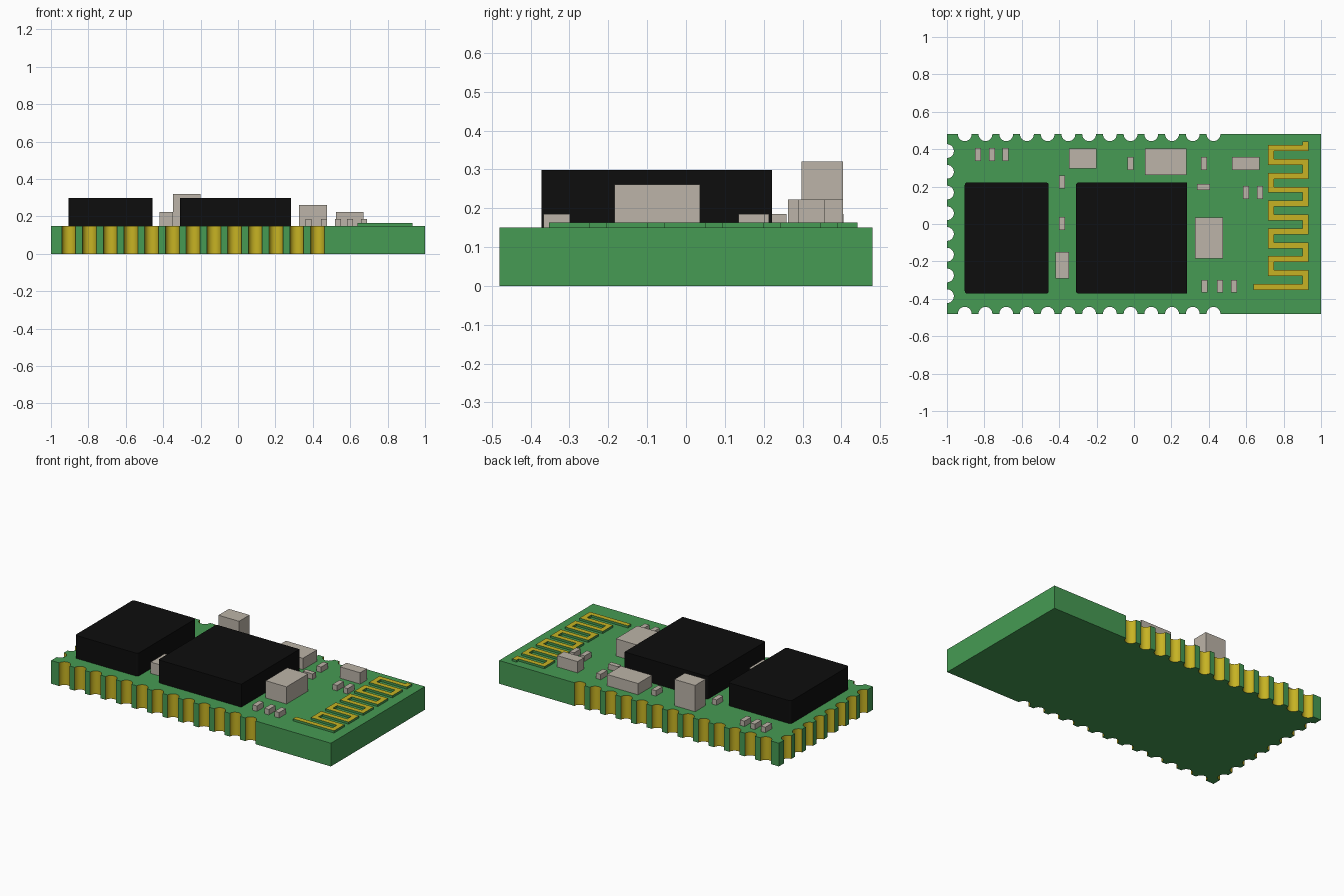
import bpy, bmesh, math
from mathutils import Vector

if "Cube" in bpy.data.objects:
    bpy.data.objects.remove(bpy.data.objects["Cube"], do_unlink=True)

HX, HY, TOP = 1.0, 0.48, 0.15      # board half sizes and thickness


def material(name, rgb, rough=0.6):
    m = bpy.data.materials.new(name)
    m.use_nodes = True
    m.diffuse_color = (*rgb, 1)
    bsdf = next(n for n in m.node_tree.nodes if n.type == 'BSDF_PRINCIPLED')
    bsdf.inputs["Base Color"].default_value = (*rgb, 1)
    bsdf.inputs["Roughness"].default_value = rough
    return m


GREEN = material("board green", (0.061, 0.328, 0.087))
GOLD = material("contact gold", (0.57, 0.45, 0.017))
BEIGE = material("component beige", (0.503, 0.456, 0.392))
BLACK = material("chip black", (0.004, 0.004, 0.004))


def finish(bm, name, *mats):
    me = bpy.data.meshes.new(name)
    bmesh.ops.recalc_face_normals(bm, faces=bm.faces)
    bm.to_mesh(me)
    bm.free()
    for m in mats:
        me.materials.append(m)
    ob = bpy.data.objects.new(name, me)
    bpy.context.scene.collection.objects.link(ob)
    return ob


def block(name, x0, x1, y0, y1, z1, mat, round_x=()):
    """Box standing on the board; vertical edges at the given x are rounded."""
    bm = bmesh.new()
    bmesh.ops.create_cube(bm, size=1)
    for v in bm.verts:
        v.co = ((x0 + x1) / 2 + v.co.x * (x1 - x0),
                (y0 + y1) / 2 + v.co.y * (y1 - y0),
                (TOP + z1) / 2 + v.co.z * (z1 - TOP))
    edges = [e for e in bm.edges
             if abs(e.verts[0].co.z - e.verts[1].co.z) > 0.01
             and any(abs(e.verts[0].co.x - x) < 1e-4 for x in round_x)]
    if edges:
        bmesh.ops.bevel(bm, geom=edges, offset=0.014, segments=4, profile=0.5,
                        affect='EDGES')
    return finish(bm, name, mat)


# Board outline, walked anticlockwise, with half-round notches along three edges
R, SEG = 0.037, 12
outline = []                        # (point, wall after it is gold)


def notch(cx, cy, start):
    for i in range(SEG + 1):
        a = start - math.pi * i / SEG
        outline.append(((cx + R * math.cos(a), cy + R * math.sin(a)), i < SEG))


long_side = [-0.905 + i * 1.33 / 12 for i in range(13)]
short_side = [0.39 - i * 0.776 / 7 for i in range(8)]
outline.append(((-HX, -HY), False))
for x in long_side:
    notch(x, -HY, math.pi)
outline += [((HX, -HY), False), ((HX, HY), False)]
for x in reversed(long_side):
    notch(x, HY, 0)
outline.append(((-HX, HY), False))
for y in short_side:
    notch(-HX, y, math.pi / 2)

bm = bmesh.new()
low = [bm.verts.new((*p, 0)) for p, _ in outline]
high = [bm.verts.new((*p, TOP)) for p, _ in outline]
bm.faces.new(high)
bm.faces.new(low[::-1])
for i, (_, gold) in enumerate(outline):
    j = (i + 1) % len(outline)
    f = bm.faces.new((low[i], low[j], high[j], high[i]))
    f.material_index = int(gold)
    f.smooth = gold
finish(bm, "circuit_board", GREEN, GOLD)

# Meander antenna: a raised trace with a gold top and green sides
LEFT, RIGHT, W = 0.732, 0.918, 0.016
path = [Vector((RIGHT, 0.441))]
for i in range(11):
    y = 0.406 - i * 0.0743
    ends = (RIGHT, LEFT) if i % 2 == 0 else (LEFT, RIGHT)
    path += [Vector((x, y)) for x in ends]
path[-1].x = 0.64

bm = bmesh.new()
pairs = []
for i, p in enumerate(path):
    dirs = []
    if i > 0:
        dirs.append((p - path[i - 1]).normalized())
    if i < len(path) - 1:
        dirs.append((path[i + 1] - p).normalized())
    off = Vector((0, 0))            # sum of side normals makes square mitres
    for d in dirs:
        off += Vector((-d.y, d.x)) * W
    pairs.append([bm.verts.new((*(p + off * s), TOP)) for s in (1, -1)])
faces = [bm.faces.new((a[0], a[1], b[1], b[0])) for a, b in zip(pairs, pairs[1:])]
ext = bmesh.ops.extrude_face_region(bm, geom=faces)
for v in ext["geom"]:
    if isinstance(v, bmesh.types.BMVert):
        v.co.z = 0.164
bm.normal_update()
for f in bm.faces:
    if abs(f.normal.z) > 0.5 and f.calc_center_median().z > 0.16:
        f.material_index = 1
finish(bm, "antenna_trace", GREEN, GOLD)

# Main chips
block("memory_chip", -0.905, -0.456, -0.372, 0.222, 0.298, BLACK, (-0.905, -0.456))
block("processor_chip", -0.31, 0.284, -0.372, 0.222, 0.298, BLACK, (-0.31,))

# Larger components: x0, x1, y0, y1, top
for name, *dims in (
        ("tall_capacitor", -0.348, -0.2, 0.297, 0.404, 0.32),
        ("crystal", 0.06, 0.281, 0.262, 0.404, 0.223),
        ("inductor", 0.525, 0.67, 0.29, 0.358, 0.223),
        ("regulator", 0.327, 0.476, -0.184, 0.036, 0.261),
        ("side_capacitor", -0.42, -0.348, -0.292, -0.15, 0.223),
        ("flat_resistor", 0.336, 0.406, 0.183, 0.214, 0.185)):
    block(name, *dims, BEIGE)

# Small upright resistors, by centre
for i, (x, y) in enumerate((
        (-0.835, 0.372), (-0.76, 0.372), (-0.687, 0.372), (-0.02, 0.324),
        (0.375, 0.324), (0.598, 0.169), (0.674, 0.169), (-0.384, 0.225),
        (-0.384, 0.003), (0.376, -0.333), (0.461, -0.333), (0.535, -0.333))):
    block(f"small_resistor_{i + 1}", x - 0.016, x + 0.016, y - 0.034, y + 0.034,
          0.185, BEIGE)
